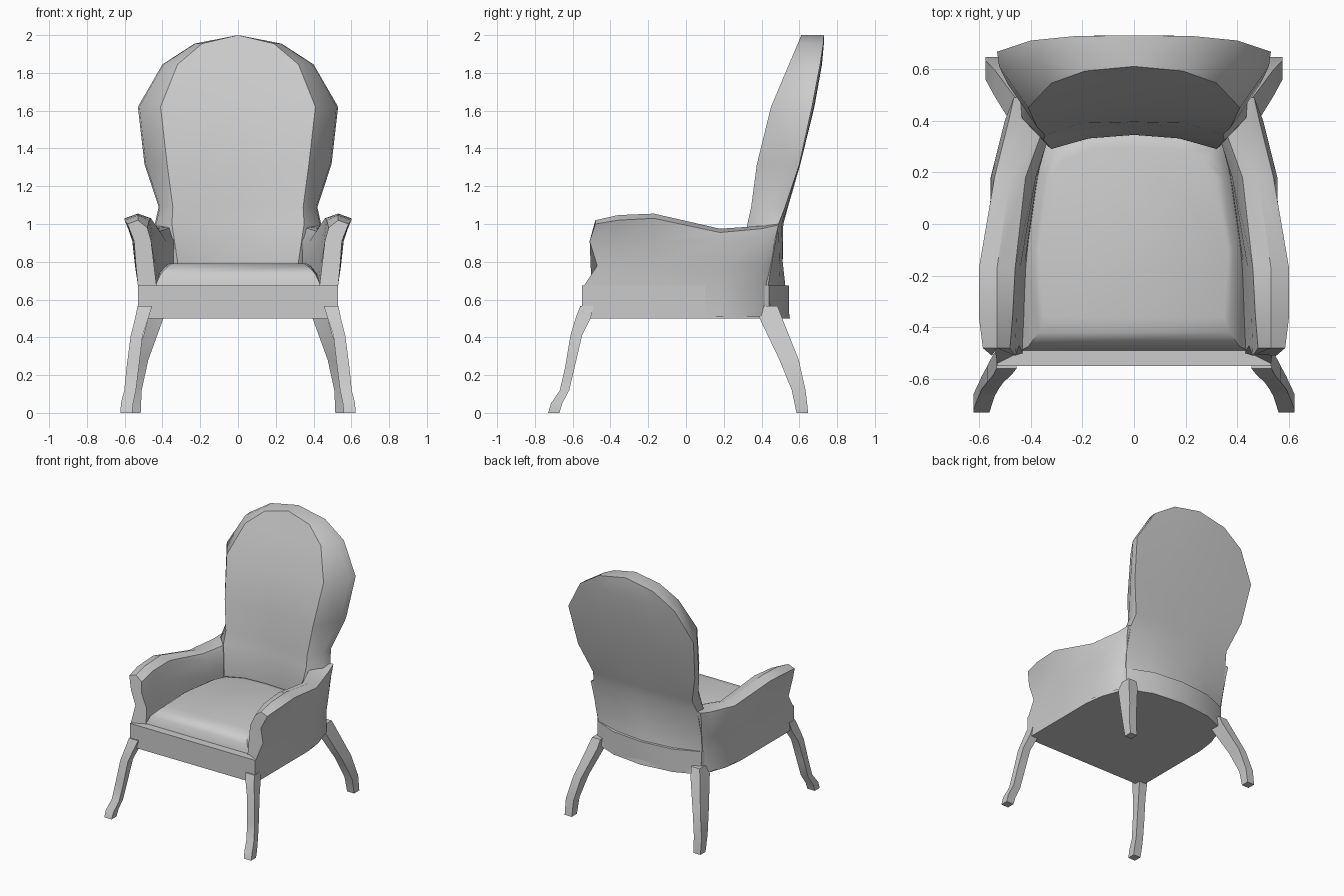
import bpy, bmesh, math


def loft(name, rings, closed=True, caps=True, mirror=True, angle=30):
    """Skin a list of equal-length point rings into one object."""
    bm = bmesh.new()
    vr = [[bm.verts.new(p) for p in r] for r in rings]
    n = len(rings[0])
    for a, b in zip(vr, vr[1:]):
        for i in range(n if closed else n - 1):
            j = (i + 1) % n
            bm.faces.new((a[i], a[j], b[j], b[i]))
    if caps:
        bm.faces.new(vr[0])
        bm.faces.new(vr[-1])
    if mirror:
        geom = bmesh.ops.duplicate(bm, geom=bm.verts[:] + bm.edges[:] + bm.faces[:])["geom"]
        for v in geom:
            if isinstance(v, bmesh.types.BMVert):
                v.co.x = -v.co.x
    bmesh.ops.remove_doubles(bm, verts=bm.verts[:], dist=0.0005)
    bmesh.ops.recalc_face_normals(bm, faces=bm.faces[:])
    me = bpy.data.meshes.new(name)
    bm.to_mesh(me)
    bm.free()
    ob = bpy.data.objects.new(name, me)
    bpy.context.collection.objects.link(ob)
    bpy.ops.object.select_all(action='DESELECT')
    ob.select_set(True)
    bpy.context.view_layer.objects.active = ob
    bpy.ops.object.shade_smooth_by_angle(angle=math.radians(angle))
    return ob


def plan(half, z):
    """Full horizontal outline from its right half, front to back."""
    pts = half + [(-x, y) for x, y in reversed(half) if x > 0]
    return [(x, y, z) for x, y in pts]


# Seat rail
rail = [(.53, -.55), (.53, .1), (.51, .25), (.44, .44), (.25, .52), (0, .545)]
loft("seat_rail", [plan(rail, .5), plan(rail, .675)], mirror=False)

# Domed seat cushion
low = [(.44, -.49), (.45, -.1), (.40, .2), (.34, .36), (.2, .42), (0, .43)]
mid = [(.41, -.475), (.42, -.1), (.37, .2), (.32, .33), (.19, .38), (0, .39)]
top = [(.37, -.42), (.385, -.1), (.345, .18), (.30, .28), (.18, .335), (0, .345)]
crown = [(.35, -.36), (.365, -.1), (.32, .18), (.27, .25), (.16, .29), (0, .30)]
loft("seat_cushion", [plan(low, .67), plan(mid, .735), plan(top, .778), plan(crown, .79)],
     mirror=False, angle=40)

# Curved backrest: z, edge width, rear centre y, rear edge y, rim y, panel width, panel y, front centre y
rows = [
    (.50, .43, .55, .45, .42, .36, .40, .40),
    (.68, .44, .525, .435, .40, .34, .31, .36),
    (.80, .45, .512, .455, .40, .32, .29, .345),
    (1.0, .44, .515, .49, .41, .35, .325, .37),
    (1.09, .42, .54, .525, .44, .345, .345, .38),
    (1.315, .495, .605, .60, .54, .375, .375, .395),
    (1.62, .53, .68, .667, .61, .41, .45, .46),
    (1.845, .40, .72, .71, .65, .32, .545, .55),
    (1.955, .23, .73, .727, .66, .19, .592, .592),
    (2.0, 0, .73, .73, .66, 0, .61, .61),
]
rings = []
for z, w, yc, ye, yr, p, yp, yf in rows:
    rings.append([(0, yc, z), (w * .55, yc - .3 * (yc - ye), z), (w, ye, z),
                  (w * .985, yr, z), (p, yp, z), (p * .55, yf - .25 * (yf - yp), z), (0, yf, z)])
loft("backrest", rings, closed=False, caps=False, angle=40)

# Arms: y, outer low/mid/top x, outer top z, crown x/z, inner top x/z, inner mid x, inner low x
arm = [
    (-.48, .53, .545, .585, 1.0, .53, 1.02, .48, .98, .46, .43),
    (-.36, .53, .55, .60, 1.02, .53, 1.047, .47, 1.02, .455, .42),
    (-.17, .53, .555, .60, 1.03, .53, 1.055, .46, 1.03, .44, .41),
    (.18, .53, .55, .54, .955, .48, .975, .42, .96, .38, .37),
    (.40, .47, .495, .485, .975, .42, .99, .34, .985, .31, .32),
    (.49, .43, .455, .465, .995, .45, 1.0, .41, .99, .40, .40),
]
rings = []
for k, (y, ol, om, ot, zo, cx, cz, it, zi, im, il) in enumerate(arm):
    # scrolled front edge and sloping rear edge
    d = [-.07, -.06, .01, -.03, 0, 0, 0, -.03, .01, -.02] if k == 0 else [0] * 10
    if k == 5:
        d = [-.05, -.06, -.04, -.02, 0, 0, 0, -.02, -.04, -.06]
    pts = [(ol, .51), (ol, .675), ((ol + om) / 2 + .003, .78), (om + .005, .91), (ot, zo), (cx, cz),
           (it, zi), (im, .91), ((im + il) / 2, .78), (il, .66)]
    rings.append([(x, y + dy, z) for (x, z), dy in zip(pts, d)])
loft("arms", rings, angle=35)


# Legs: square sections swept outwards; z, x min/max, y min/max
def legs(name, secs):
    loft(name, [[(x0, y0, z), (x1, y0, z), (x1, y1, z), (x0, y1, z)]
                for z, x0, x1, y0, y1 in secs])


legs("front_legs", [(.565, .455, .532, -.56, -.49), (.50, .475, .545, -.585, -.505),
                    (.41, .505, .568, -.612, -.55), (.24, .525, .59, -.64, -.59),
                    (.12, .54, .602, -.668, -.618), (.05, .555, .62, -.715, -.655),
                    (0, .56, .622, -.73, -.67)])
legs("rear_legs", [(.565, .385, .455, .385, .485), (.50, .395, .475, .39, .51),
                   (.28, .475, .54, .495, .597), (.12, .51, .575, .56, .633),
                   (0, .515, .575, .585, .647)])
